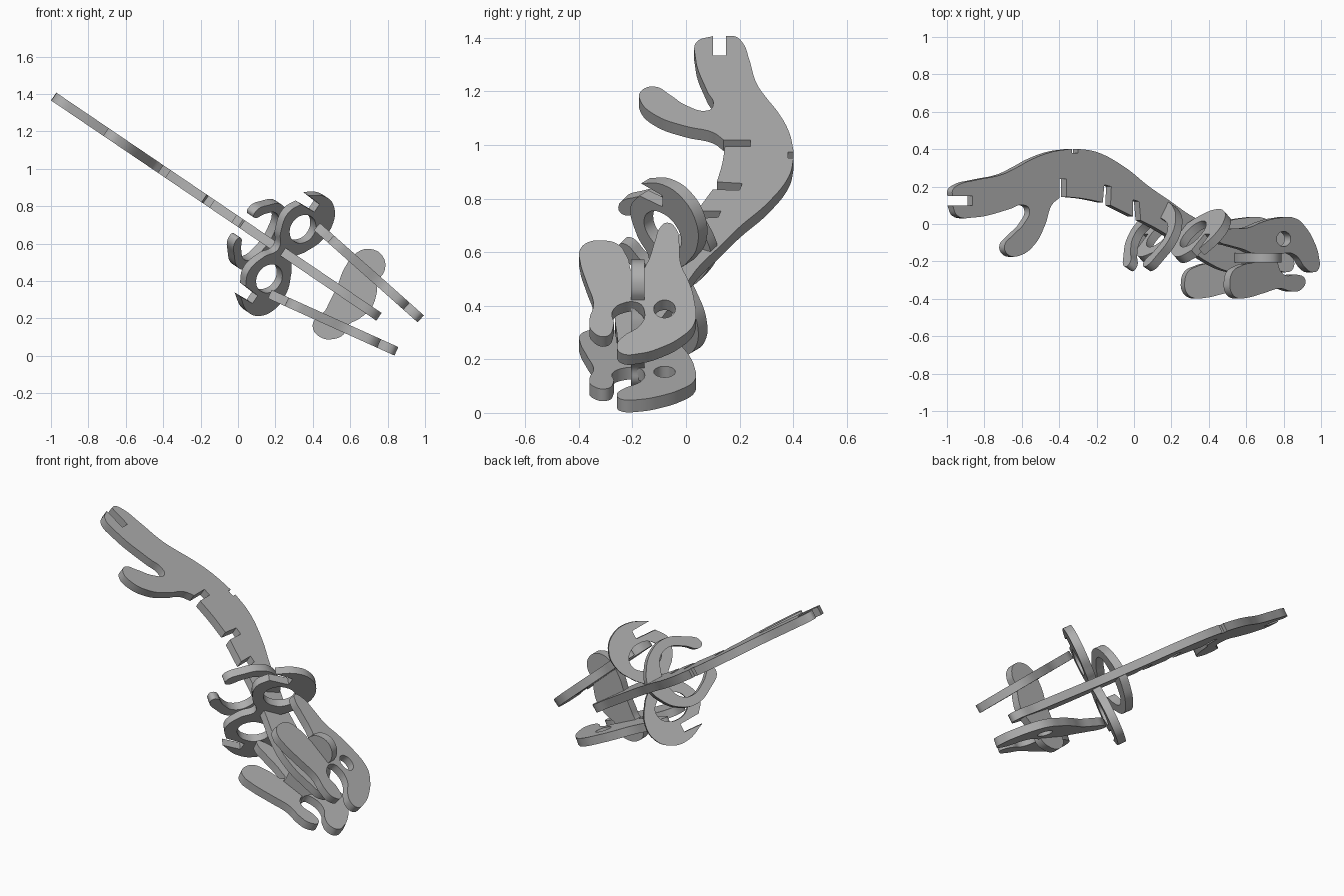
import bpy, bmesh
from math import sin, cos, pi, radians
from mathutils import Vector, Matrix

cube = bpy.data.objects.get("Cube")
if cube:
    bpy.data.objects.remove(cube)

T = 0.05  # sheet thickness
grey = bpy.data.materials.new("plain_grey")
grey.use_nodes = True
GREY = (0.42, 0.42, 0.42, 1)
grey.diffuse_color = GREY
grey.node_tree.nodes["Principled BSDF"].inputs["Base Color"].default_value = GREY


def plate(name, loops, origin, x_axis, y_axis):
    """Cut a sheet from closed outlines; points with a third value are sharp."""
    cu = bpy.data.curves.new(name + "_outline", 'CURVE')
    cu.dimensions, cu.fill_mode = '2D', 'BOTH'
    cu.extrude, cu.resolution_u = T / 2, 6
    for pts in loops:
        sp = cu.splines.new('BEZIER')
        sp.bezier_points.add(len(pts) - 1)
        sp.use_cyclic_u = True
        for bp, p in zip(sp.bezier_points, pts):
            bp.co = (p[0], p[1], 0)
        for bp, p in zip(sp.bezier_points, pts):
            kind = 'VECTOR' if len(p) > 2 else 'AUTO'
            bp.handle_left_type = bp.handle_right_type = kind
    tmp = bpy.data.objects.new(name + "_tmp", cu)
    bpy.context.collection.objects.link(tmp)
    dg = bpy.context.evaluated_depsgraph_get()
    dg.update()
    me = bpy.data.meshes.new_from_object(tmp.evaluated_get(dg))
    bpy.data.objects.remove(tmp)
    bpy.data.curves.remove(cu)
    x, y = Vector(x_axis).normalized(), Vector(y_axis).normalized()
    rot = Matrix((x, y, x.cross(y))).transposed().to_4x4()
    me.transform(Matrix.Translation(origin) @ rot)
    bm = bmesh.new()
    bm.from_mesh(me)
    bmesh.ops.remove_doubles(bm, verts=bm.verts, dist=0.0005)
    bmesh.ops.recalc_face_normals(bm, faces=bm.faces)
    bm.to_mesh(me)
    bm.free()
    me.name = name
    me.materials.clear()
    me.materials.append(grey)
    ob = bpy.data.objects.new(name, me)
    bpy.context.collection.objects.link(ob)
    bpy.ops.object.select_all(action='DESELECT')
    ob.select_set(True)
    bpy.context.view_layer.objects.active = ob
    bpy.ops.object.shade_smooth_by_angle(angle=radians(35))
    return ob


def ellipse(cx, cy, rx, ry):
    return [(cx + rx * cos(a * pi / 4), cy + ry * sin(a * pi / 4)) for a in range(8)]


def mirrored(half):
    """Complete an outline symmetric about its local x axis."""
    return half + [(p[0], -p[1]) + tuple(p[2:]) for p in reversed(half) if p[1]]


def slope(angle):
    """Downhill direction towards +x and the matching sheet normal."""
    a = radians(angle)
    return Vector((cos(a), 0, -sin(a))), Vector((sin(a), 0, cos(a)))


Y = Vector((0, 1, 0))

# Long spine sheet with head, forked arm and rib slots
d, n = slope(34.1)
spine_start = Vector((-0.97, 0, 1.406)) - n * T / 2
spine = [
    (0.0, 0.18), (0.04, 0.21), (0.15, 0.235), (0.32, 0.265), (0.41, 0.30), (0.51, 0.345),
    (0.64, 0.385), (0.77, 0.402, 0), (0.77, 0.38, 0), (0.81, 0.38, 0), (0.81, 0.402, 0),
    (0.93, 0.385), (1.11, 0.305), (1.27, 0.20), (1.41, 0.12), (1.53, 0.05), (1.65, 0.0),
    (1.8, -0.06), (1.95, -0.12), (2.09, -0.17), (2.09, -0.22), (1.95, -0.26),
    (1.79, -0.255), (1.66, -0.21), (1.5, -0.12), (1.33, -0.03),
    (1.215, 0.02, 0), (1.205, 0.12, 0), (1.165, 0.13, 0), (1.165, 0.04, 0),
    (1.02, 0.10, 0), (1.025, 0.20, 0), (0.98, 0.21, 0), (0.97, 0.115, 0),
    (0.85, 0.135), (0.735, 0.145, 0), (0.735, 0.24, 0), (0.69, 0.24, 0), (0.69, 0.14, 0),
    (0.64, 0.10), (0.6, 0.0), (0.53, -0.11), (0.43, -0.17), (0.36, -0.165), (0.335, -0.12),
    (0.39, -0.06), (0.46, 0.0), (0.495, 0.08), (0.45, 0.102), (0.37, 0.08), (0.14, 0.035),
    (0.03, 0.045), (0.0, 0.10, 0), (0.13, 0.10, 0), (0.13, 0.15, 0), (0.0, 0.15, 0)]
plate("spine", [spine], spine_start, d, Y)


def cross_frame(u, y, angle):
    """Origin on the spine and the in-plane axis of a sheet crossing it."""
    a = radians(angle)
    return spine_start + d * u + Y * y, d * sin(a) + Y * cos(a)


# Claw-shaped rib crossing the spine
rib = mirrored([
    (0.03, 0), (0.0, 0.09), (-0.08, 0.175), (-0.18, 0.205), (-0.29, 0.165),
    (-0.37, 0.09), (-0.35, 0.065), (-0.27, 0.115), (-0.19, 0.15), (-0.12, 0.13),
    (-0.08, 0.06), (-0.07, 0)])
origin, m = cross_frame(1.40, 0.08, 30)
plate("rib", [rib], origin, m, n)

# Hip sheet: two ringed ends with slots for the legs
hip = mirrored([
    (0.07, 0), (0.12, 0.07), (0.175, 0.17), (0.17, 0.28), (0.10, 0.355), (0.0, 0.37),
    (-0.11, 0.325, 0), (0.0, 0.32, 0), (0.0, 0.27, 0), (-0.12, 0.265, 0),
    (-0.165, 0.19), (-0.13, 0.08), (-0.07, 0)])
holes = [ellipse(0, s * 0.16, 0.095, 0.08) for s in (1, -1)]
origin, m = cross_frame(1.48, -0.07, 43)
plate("hip", [hip] + holes, origin, m, n)

# Pair of leg sheets splayed to either side of the spine
leg = [
    (0, -0.07), (0.04, -0.035), (0.12, -0.025), (0.23, -0.02), (0.33, 0.01), (0.43, 0.03),
    (0.57, 0.03), (0.645, -0.02), (0.70, -0.09), (0.735, -0.17), (0.735, -0.24),
    (0.69, -0.258), (0.64, -0.235), (0.575, -0.17), (0.50, -0.155), (0.45, -0.18),
    (0.455, -0.24), (0.50, -0.275), (0.575, -0.27), (0.64, -0.30), (0.61, -0.35),
    (0.545, -0.36), (0.46, -0.345), (0.34, -0.37), (0.22, -0.395), (0.15, -0.395),
    (0.11, -0.365), (0.10, -0.31), (0.12, -0.255), (0.19, -0.22), (0.29, -0.18),
    (0.24, -0.15), (0.10, -0.115), (0.03, -0.098)]
eye = ellipse(0.485, -0.08, 0.05, 0.04)
for name, angle, start in (("left_leg", 41.6, (0.438, 0, 0.71)),
                           ("right_leg", 24.3, (0.18, 0, 0.353))):
    ld, ln = slope(angle)
    plate(name, [leg, eye], Vector(start) - ln * T / 2, ld, Y)

# Upright brace joining both legs and the tail
brace = [
    (0.715, 0.57), (0.775, 0.53), (0.785, 0.46), (0.75, 0.40), (0.74, 0.33), (0.715, 0.26),
    (0.65, 0.20), (0.59, 0.165), (0.565, 0.115), (0.51, 0.09), (0.44, 0.10), (0.40, 0.15),
    (0.415, 0.20), (0.46, 0.235), (0.49, 0.29), (0.53, 0.37), (0.57, 0.47), (0.64, 0.555)]
plate("brace", [brace], Vector((0, -0.18, 0)), (1, 0, 0), (0, 0, 1))
